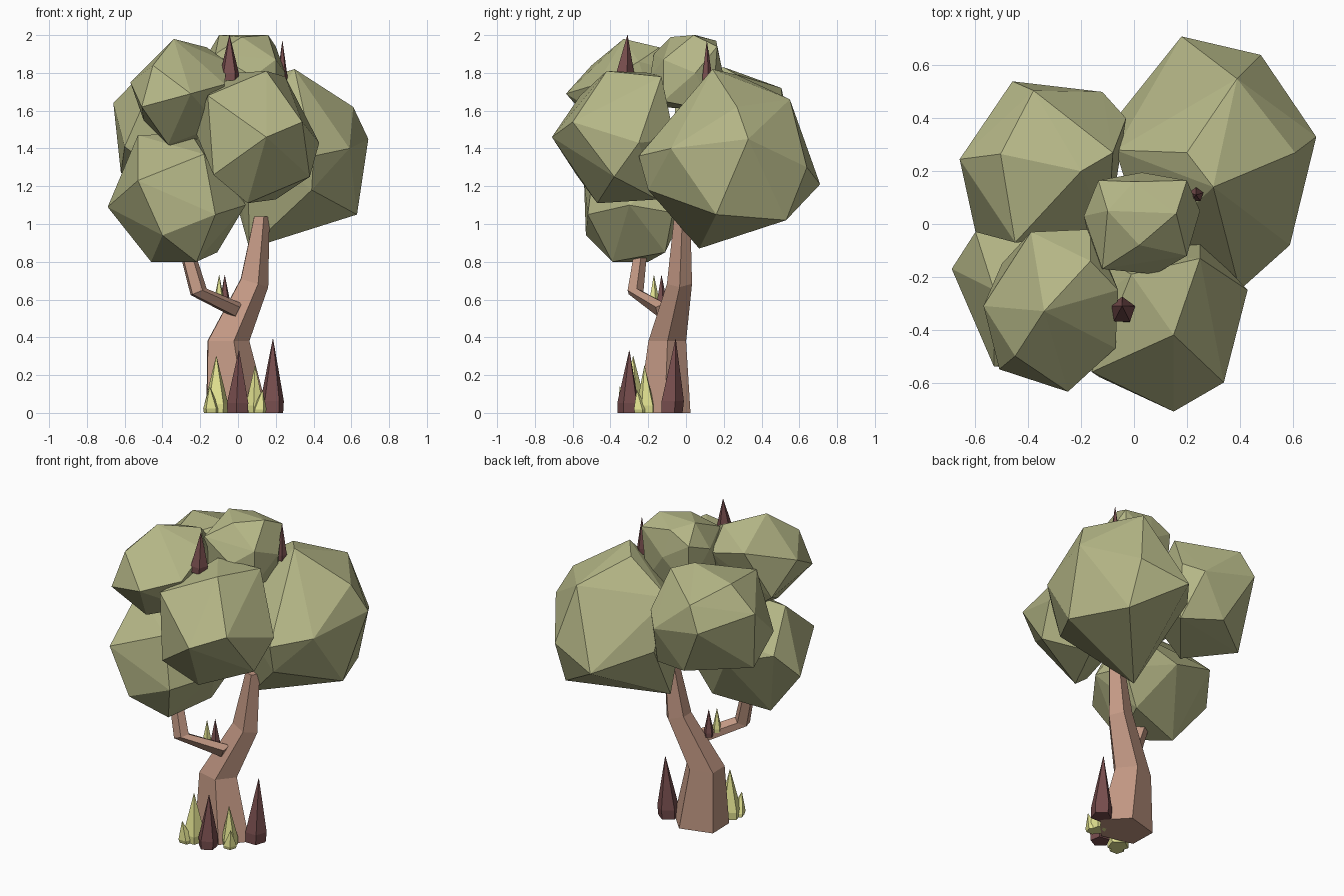
import bpy, bmesh, math
from mathutils import Vector


def material(name, colour):
    m = bpy.data.materials.new(name)
    m.diffuse_color = (*colour, 1)
    return m


LEAF = material("olive leaf", (0.46, 0.47, 0.24))
BARK = material("warm bark", (0.54, 0.315, 0.23))
RED = material("dark red shoot", (0.185, 0.075, 0.075))
LIME = material("lime shoot", (0.78, 0.78, 0.29))


def finish(bm, name, mat):
    bmesh.ops.recalc_face_normals(bm, faces=bm.faces)
    mesh = bpy.data.meshes.new(name)
    bm.to_mesh(mesh)
    bm.free()
    mesh.materials.append(mat)
    obj = bpy.data.objects.new(name, mesh)
    bpy.context.collection.objects.link(obj)
    return obj


def leaf_clump(name, points):
    """Faceted convex lump around a few corner points."""
    bm = bmesh.new()
    for p in points:
        bm.verts.new(p)
    bmesh.ops.convex_hull(bm, input=bm.verts)
    loose = [v for v in bm.verts if not v.link_faces]
    bmesh.ops.delete(bm, geom=loose, context='VERTS')
    return finish(bm, name, LEAF)


def tube(name, rings, sides, turn, mat):
    """Skin of polygon rings: (x, y, z, radius x, radius y, tilt), tilt = z slope in x."""
    bm = bmesh.new()
    loops = []
    for x, y, z, rx, ry, tilt in rings:
        loop = []
        for i in range(sides):
            a = turn + i * math.tau / sides
            dx = rx * math.cos(a)
            loop.append(bm.verts.new((x + dx, y + ry * math.sin(a), z + tilt * dx)))
        loops.append(loop)
    for a, b in zip(loops, loops[1:]):
        for i in range(sides):
            j = (i + 1) % sides
            bm.faces.new((a[i], a[j], b[j], b[i]))
    bm.faces.new(loops[0])
    bm.faces.new(loops[-1])
    return finish(bm, name, mat)


def shoot(name, base, tip, radius, mat, turn=0.3):
    """Pointed five-sided shoot with a slight belly."""
    base, tip = Vector(base), Vector(tip)
    rings = []
    for t, s in ((0, 0.95), (0.16, 1), (0.55, 0.55), (1, 0.02)):
        p = base.lerp(tip, t)
        rings.append((p.x, p.y, p.z, radius * s, radius * s, 0))
    return tube(name, rings, 5, turn, mat)


# Crown clumps
leaf_clump("leaf_clump_large", [
    (.3, .14, 1.82), (.39, .55, 1.66), (.61, .27, 1.62), (.69, .33, 1.45),
    (.48, .64, 1.3), (.18, .71, 1.21), (.63, .16, 1.05), (.48, .53, 1.02),
    (.06, .07, .87), (.59, -.08, 1.4), (.39, -.2, 1.18), (.4, -.25, 1.36),
    (-.07, .28, 1.6), (-.06, .41, 1.3), (.05, -.1, 1.45), (.2, .27, 1.79)])
leaf_clump("leaf_clump_front_right", [
    (.15, -.71, 1.46), (.34, -.6, 1.54), (.43, -.25, 1.43), (.25, -.13, 1.78),
    (.15, -.42, 1.81), (-.01, -.19, 1.8), (-.16, -.56, 1.68), (-.23, -.35, 1.5),
    (-.13, -.58, 1.26), (.05, -.47, 1.11), (.38, -.38, 1.25), (.2, -.15, 1.13),
    (-.14, -.12, 1.45), (.25, -.06, 1.45)])
leaf_clump("leaf_clump_front_low", [
    (-.69, -.17, 1.09), (-.6, -.03, 1.25), (-.53, -.54, 1.23), (-.53, -.25, 1.47),
    (-.25, -.25, 1.48), (-.18, -.48, 1.37), (.04, -.3, 1.1), (-.11, -.11, .85),
    (-.22, -.39, .8), (-.46, -.2, .8), (-.4, -.53, .94), (-.12, -.52, 1.05),
    (-.3, .03, 1.15), (-.03, -.04, 1.3), (.01, -.07, 1.06)])
leaf_clump("leaf_clump_front_high", [
    (-.34, -.33, 1.98), (-.165, -.14, 1.935), (-.39, -.03, 1.85), (-.165, -.02, 1.8),
    (-.57, -.31, 1.75), (-.51, -.55, 1.62), (-.25, -.635, 1.69), (-.07, -.47, 1.74),
    (-.06, -.25, 1.86), (-.37, -.4, 1.42), (-.3, -.2, 1.4), (-.1, -.15, 1.55),
    (-.5, -.15, 1.55), (-.45, -.5, 1.84), (-.1, -.36, 1.52)])
leaf_clump("leaf_clump_back_left", [
    (-.66, .245, 1.64), (-.46, .54, 1.57), (-.38, .505, 1.72), (-.505, .265, 1.8),
    (-.08, .27, 1.79), (-.12, .5, 1.5), (-.03, .4, 1.56), (-.05, .36, 1.22),
    (-.62, .2, 1.27), (-.6, -.03, 1.41), (-.45, -.07, 1.75), (-.3, .45, 1.26),
    (-.35, 0, 1.22), (-.1, -.05, 1.5), (-.2, .2, 1.83)])
leaf_clump("leaf_clump_top", [
    (-.1, .05, 2), (.16, .04, 2), (.02, -.08, 1.99), (0, .16, 1.97),
    (-.19, .03, 1.85), (-.135, .165, 1.9), (.03, .195, 1.8), (.2, .165, 1.94),
    (.25, .05, 1.8), (.2, -.12, 1.87), (.08, -.19, 1.78), (-.12, -.17, 1.9),
    (-.15, -.14, 1.62), (.18, .14, 1.6), (-.12, .15, 1.62), (.2, -.12, 1.65)])

# Trunk flaring at the foot, and the side branch
tube("trunk", [
    (-.02, -.115, 0, .18, .145, 0),
    (-.062, -.10, .38, .122, .105, 0),
    (.08, -.035, .69, .08, .07, -.3),
    (.122, -.02, 1.04, .045, .045, 0)], 5, 0.02, BARK)
tube("branch", [
    (.0, -.12, .54, .02, .045, 2.0),
    (-.21, -.27, .64, .045, .045, .4),
    (-.275, -.24, .87, .042, .036, 0)], 5, 0.2, BARK)

# Shoots on the ground, in the fork and on the crown
shoot("ground_shoot_lime_tall", (-.115, -.28, 0), (-.115, -.28, .30), .066, LIME)
shoot("ground_shoot_lime_side", (-.14, -.32, 0), (-.15, -.35, .14), .045, LIME)
shoot("ground_shoot_lime_short", (.09, -.21, 0), (.09, -.22, .25), .05, LIME, 0.8)
shoot("ground_shoot_lime_small", (.11, -.24, 0), (.13, -.26, .12), .04, LIME)
shoot("ground_shoot_red_front", (.0, -.305, 0), (.005, -.30, .33), .06, RED, 0.8)
shoot("ground_shoot_red_right", (.18, -.08, 0), (.185, -.055, .39), .065, RED)
shoot("fork_shoot_lime", (-.10, -.17, .58), (-.10, -.17, .73), .027, LIME)
shoot("fork_shoot_red", (-.07, -.13, .56), (-.07, -.13, .73), .03, RED)
shoot("crown_shoot_red", (-.045, -.33, 1.76), (-.045, -.31, 2.0), .052, RED)
shoot("crown_shoot_small", (.235, .11, 1.74), (.235, .11, 1.97), .029, RED)
